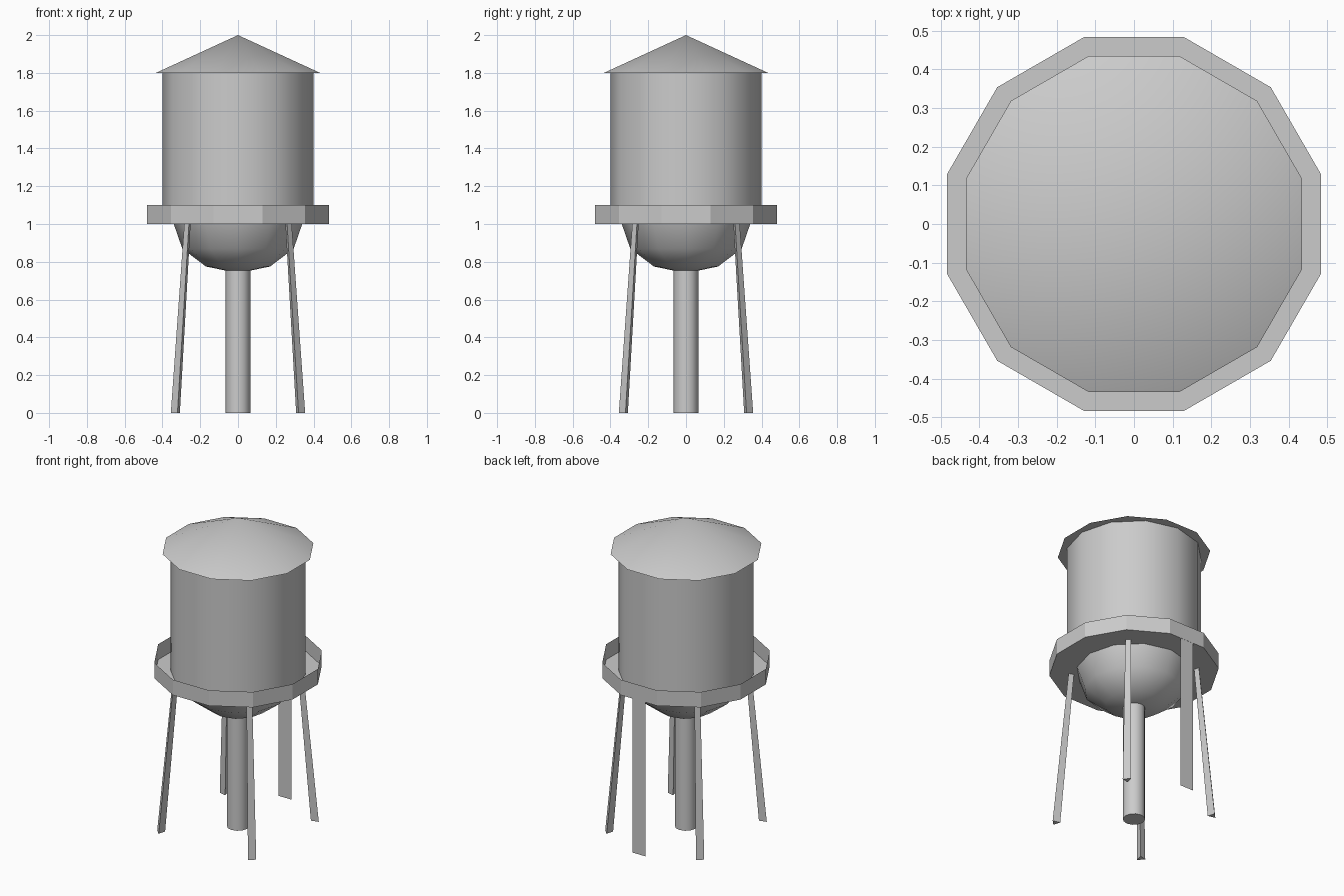
import bpy, bmesh, math
from mathutils import Vector

if "Cube" in bpy.data.objects:
    bpy.data.objects.remove(bpy.data.objects["Cube"], do_unlink=True)

SIDES = 12

metal = bpy.data.materials.new("grey metal")
metal.use_nodes = True
COLOUR = (0.6, 0.6, 0.6, 1)
metal.diffuse_color = COLOUR
metal.node_tree.nodes["Principled BSDF"].inputs["Base Color"].default_value = COLOUR


def finish(name, bm, smooth=None):
    """Turn a bmesh into a named object, smoothing below the given angle."""
    mesh = bpy.data.meshes.new(name)
    bm.to_mesh(mesh)
    bm.free()
    mesh.materials.append(metal)
    obj = bpy.data.objects.new(name, mesh)
    bpy.context.collection.objects.link(obj)
    if smooth:
        bpy.ops.object.select_all(action='DESELECT')
        obj.select_set(True)
        bpy.context.view_layer.objects.active = obj
        bpy.ops.object.shade_smooth_by_angle(angle=math.radians(smooth))
    return obj


def lathe(name, profile, turn=0.0, smooth=None):
    """Spin (radius, height) points round z into a twelve-sided shell."""
    bm = bmesh.new()
    verts = [bm.verts.new((r, 0, z)) for r, z in profile]
    edges = [bm.edges.new(pair) for pair in zip(verts, verts[1:])]
    bmesh.ops.spin(bm, geom=verts + edges, cent=(0, 0, 0), axis=(0, 0, 1),
                   angle=math.tau, steps=SIDES, use_merge=True)
    bmesh.ops.remove_doubles(bm, verts=bm.verts, dist=0.0005)
    bmesh.ops.recalc_face_normals(bm, faces=bm.faces)
    obj = finish(name, bm, smooth)
    obj.rotation_euler.z = turn
    return obj


HALF = math.pi / SIDES

# Tank, conical roof, bowl underneath and central pipe
lathe("tank", [(0.40, 1.0), (0.40, 1.8)], 0, 40)
lathe("roof", [(0, 1.8), (0.45, 1.8), (0, 2.0)], HALF, 40)
lathe("bowl", [(0.34, 1.0), (0.295, 0.87), (0.17, 0.775), (0, 0.74)], 0, 60)
lathe("pipe", [(0, 0), (0.066, 0), (0.066, 0.76)], 0, 40)

# Walkway: floor with a thin upright rim
lathe("walkway", [(0, 1.0), (0.5, 1.0), (0.5, 1.1)], HALF)

# Four tapered three-sided legs, leaning inwards, flat side outwards
for side_y, depth in ((-1, "front"), (1, "back")):
    for side_x, side in ((1, "left"), (-1, "right")):
        bm = bmesh.new()
        outward = math.atan2(side_y, side_x)
        rings = []
        for reach, radius, z in ((0.328, 0.0285, 0), (0.265, 0.02, 1.0)):
            ring = []
            for k in range(3):
                a = outward + math.pi + k * math.tau / 3
                ring.append(bm.verts.new((side_x * reach + radius * math.cos(a),
                                          side_y * reach + radius * math.sin(a), z)))
            rings.append(ring)
        low, high = rings
        for k in range(3):
            n = (k + 1) % 3
            bm.faces.new((low[k], low[n], high[n], high[k]))
        bm.faces.new(low[::-1])
        bm.faces.new(high)
        finish(f"{depth}_{side}_leg", bm)

# Flat ladder strip hanging from the back of the walkway
bm = bmesh.new()
corners = [(0.047, 0), (-0.047, 0), (-0.047, 1.0), (0.047, 1.0)]
bm.faces.new([bm.verts.new((x, 0.482, z)) for x, z in corners])
finish("ladder", bm)
